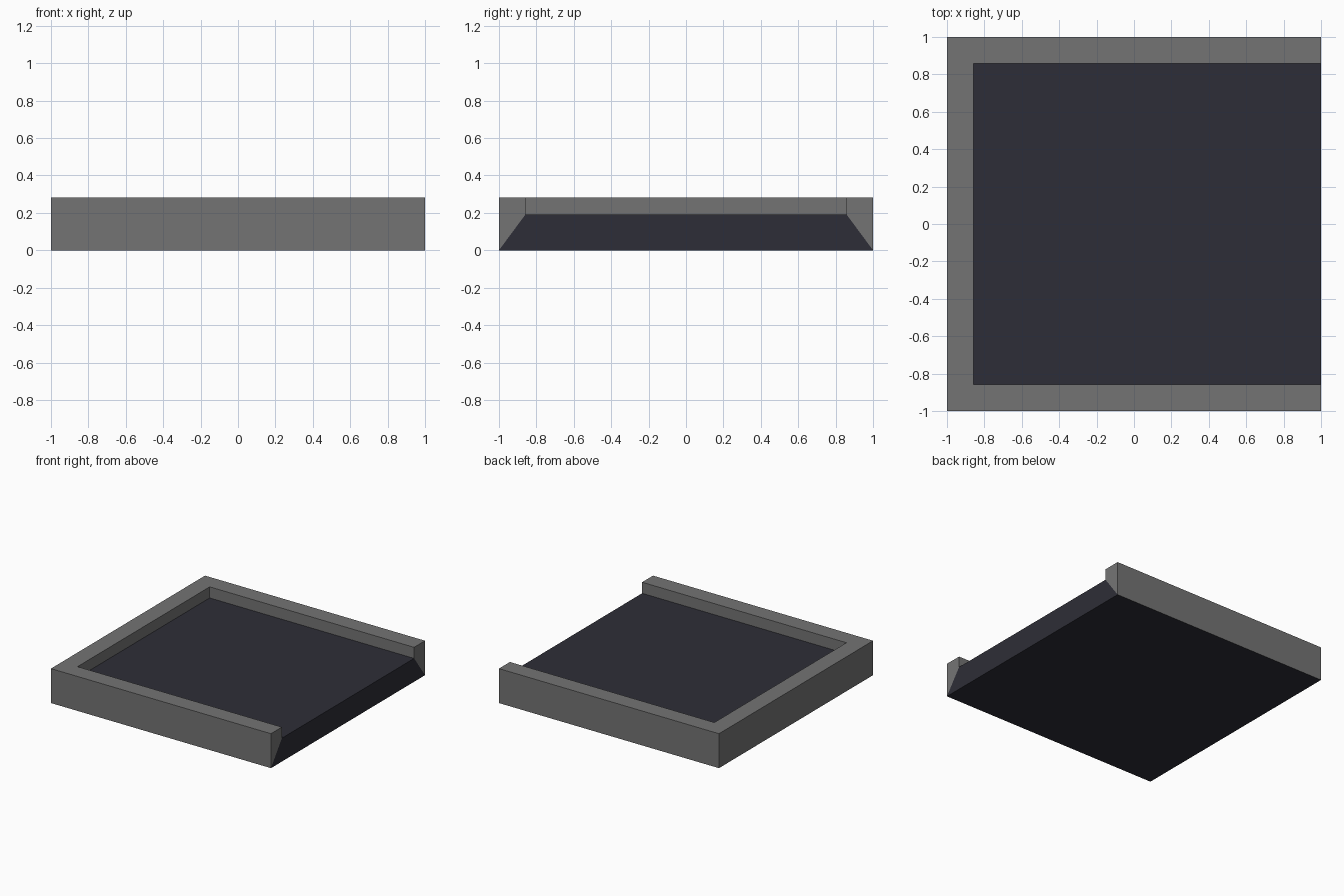
import bpy
import bmesh

if "Cube" in bpy.data.objects:
    bpy.data.objects.remove(bpy.data.objects["Cube"])

INNER, ROAD_Z, KERB_Z = 0.858, 0.192, 0.283


def material(name, rgb):
    m = bpy.data.materials.new(name)
    m.diffuse_color = (*rgb, 1.0)
    m.use_nodes = True
    m.node_tree.nodes["Principled BSDF"].inputs["Base Color"].default_value = m.diffuse_color
    return m


def make_object(name, bm, mat):
    mesh = bpy.data.meshes.new(name)
    bm.to_mesh(mesh)
    bm.free()
    mesh.materials.append(mat)
    obj = bpy.data.objects.new(name, mesh)
    bpy.context.collection.objects.link(obj)
    return obj


grey = material("concrete grey", (0.175, 0.175, 0.175))
dark = material("dark asphalt", (0.027, 0.027, 0.038))

# Road slab: flat top, sloped-sided open end and full underside
bm = bmesh.new()
low = [bm.verts.new(p) for p in ((-1, -1, 0), (1, -1, 0), (1, 1, 0), (-1, 1, 0))]
top = [bm.verts.new(p) for p in ((-INNER, -INNER, ROAD_Z), (1, -INNER, ROAD_Z),
                                 (1, INNER, ROAD_Z), (-INNER, INNER, ROAD_Z))]
bm.faces.new(top)
bm.faces.new(low[::-1])
bm.faces.new((low[1], low[2], top[2], top[1]))
make_object("road_slab", bm, dark)

# Kerb: one cross-section (offset, height) swept round three sides with mitred corners
profile = [(1, 0), (1, KERB_Z), (INNER, KERB_Z), (INNER, ROAD_Z)]
stations = [lambda o: (1, -o), lambda o: (-o, -o), lambda o: (-o, o), lambda o: (1, o)]
bm = bmesh.new()
rings = [[bm.verts.new((*place(o), z)) for o, z in profile] for place in stations]
for a, b in zip(rings, rings[1:]):
    for i in range(3):
        bm.faces.new((a[i], a[i + 1], b[i + 1], b[i]))
bm.faces.new(rings[0][::-1])
bm.faces.new(rings[-1])
# Face the sweep outward
bm.normal_update()
for f in bm.faces:
    c, n = f.calc_center_median(), f.normal
    if abs(n.z) > 0.5:
        flip = n.z < 0
    elif c.x > 0.99:
        flip = n.x < 0
    else:
        outer = max(abs(c.x), abs(c.y)) > 0.95
        flip = (n.x * c.x + n.y * c.y > 0) != outer
    if flip:
        f.normal_flip()
make_object("kerb", bm, grey)
